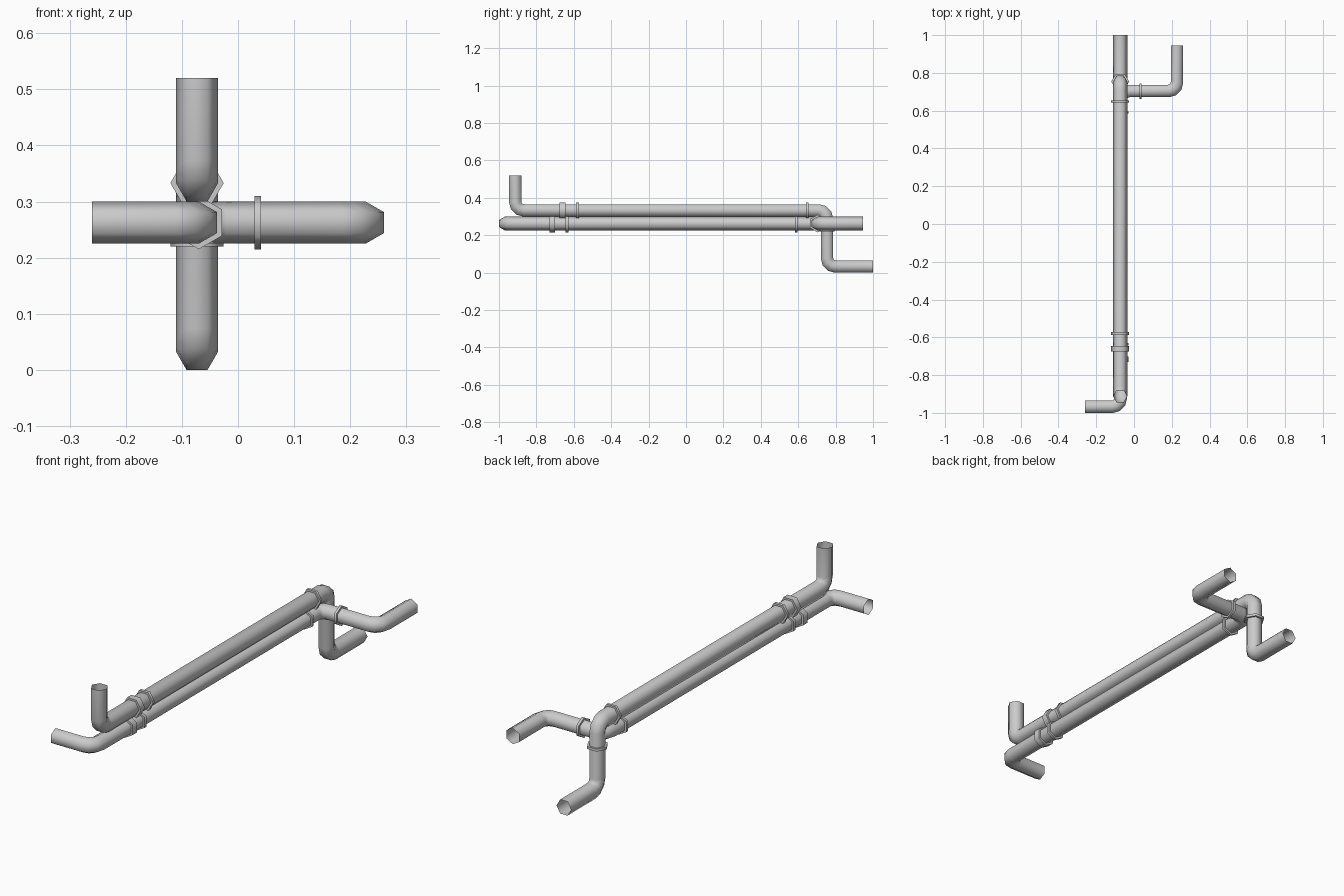
import bpy, bmesh, math
from mathutils import Vector

if "Cube" in bpy.data.objects:
    bpy.data.objects.remove(bpy.data.objects["Cube"])

R = 0.0375          # pipe corner radius (hexagonal section)
RC = 0.0475         # collar corner radius


def make_object(name, bm):
    bmesh.ops.recalc_face_normals(bm, faces=bm.faces)
    me = bpy.data.meshes.new(name)
    bm.to_mesh(me)
    bm.free()
    ob = bpy.data.objects.new(name, me)
    bpy.context.collection.objects.link(ob)
    bpy.ops.object.select_all(action='DESELECT')
    ob.select_set(True)
    bpy.context.view_layer.objects.active = ob
    bpy.ops.object.shade_smooth_by_angle(angle=math.radians(65))
    return ob


def hex_ring(bm, centre, tangent, side, radius, stretch=1.0):
    # hexagon whose corners point along the side axis
    n = tangent.cross(side)
    ring = []
    for i in range(6):
        a = i * math.pi / 3
        ring.append(bm.verts.new(centre + side * radius * math.cos(a)
                                 + n * radius * stretch * math.sin(a)))
    return ring


def skin(bm, rings):
    for a, b in zip(rings, rings[1:]):
        for i in range(6):
            j = (i + 1) % 6
            bm.faces.new((a[i], a[j], b[j], b[i]))


def fillet(points, radius=0.045, segs=3):
    pts = [Vector(p) for p in points]
    out = [pts[0]]
    for p, c, q in zip(pts, pts[1:], pts[2:]):
        u, v = (p - c).normalized(), (q - c).normalized()
        o = c + (u + v) * radius
        for k in range(segs + 1):
            a = k / segs * math.pi / 2
            out.append(o - v * radius * math.cos(a) - u * radius * math.sin(a))
    return out + [pts[-1]]


def pipe(name, points, side):
    path = fillet(points)
    bm = bmesh.new()
    rings = []
    for i, p in enumerate(path):
        d0 = (p - path[max(i - 1, 0)]).normalized()
        d1 = (path[min(i + 1, len(path) - 1)] - p).normalized()
        t = (d0 + d1).normalized()
        stretch = 1 / max(t.dot(d1), t.dot(d0))
        rings.append(hex_ring(bm, p, t, side, R, stretch))
    skin(bm, rings)
    make_object(name, bm)


def collar(name, centre, axis, side, width):
    bm = bmesh.new()
    c = Vector(centre)
    h = axis * width / 2
    rings = [hex_ring(bm, c + h * s, axis, side, r)
             for s, r in ((-1, R), (-1, RC), (1, RC), (1, R))]
    skin(bm, rings)
    make_object(name, bm)


X, Y, Z = Vector((1, 0, 0)), Vector((0, 1, 0)), Vector((0, 0, 1))
xa, za = -0.073, 0.333      # upper pipe run
xb, zb = -0.070, 0.2625     # lower pipe run

# Upper pipe, bending vertically
pipe("upper_pipe", [(xa, -0.913, 0.52), (xa, -0.913, za), (xa, 0.754, za),
                    (xa, 0.754, 0.0325), (xa, 1.0, 0.0325)], X)

# Lower pipe, bending sideways
pipe("lower_pipe", [(-0.26, -0.9675, zb), (xb, -0.9675, zb), (xb, 0.704, zb),
                    (0.2275, 0.704, zb), (0.2275, 0.945, zb)], Z)

# Collars along the long runs
for i, (y, w) in enumerate([(-0.66, 0.03), (-0.58, 0.014), (0.648, 0.012)]):
    collar(f"upper_collar_{i}", (xa, y, za), Y, X, w)
for i, (y, w) in enumerate([(-0.716, 0.03), (-0.636, 0.014), (0.59, 0.012)]):
    collar(f"lower_collar_{i}", (xb, y, zb), Y, Z, w)

# Collars just past the far elbows
collar("upper_elbow_collar", (xa, 0.754, 0.226), Z, X, 0.012)
collar("lower_elbow_collar", (0.035, 0.704, zb), X, Z, 0.012)
